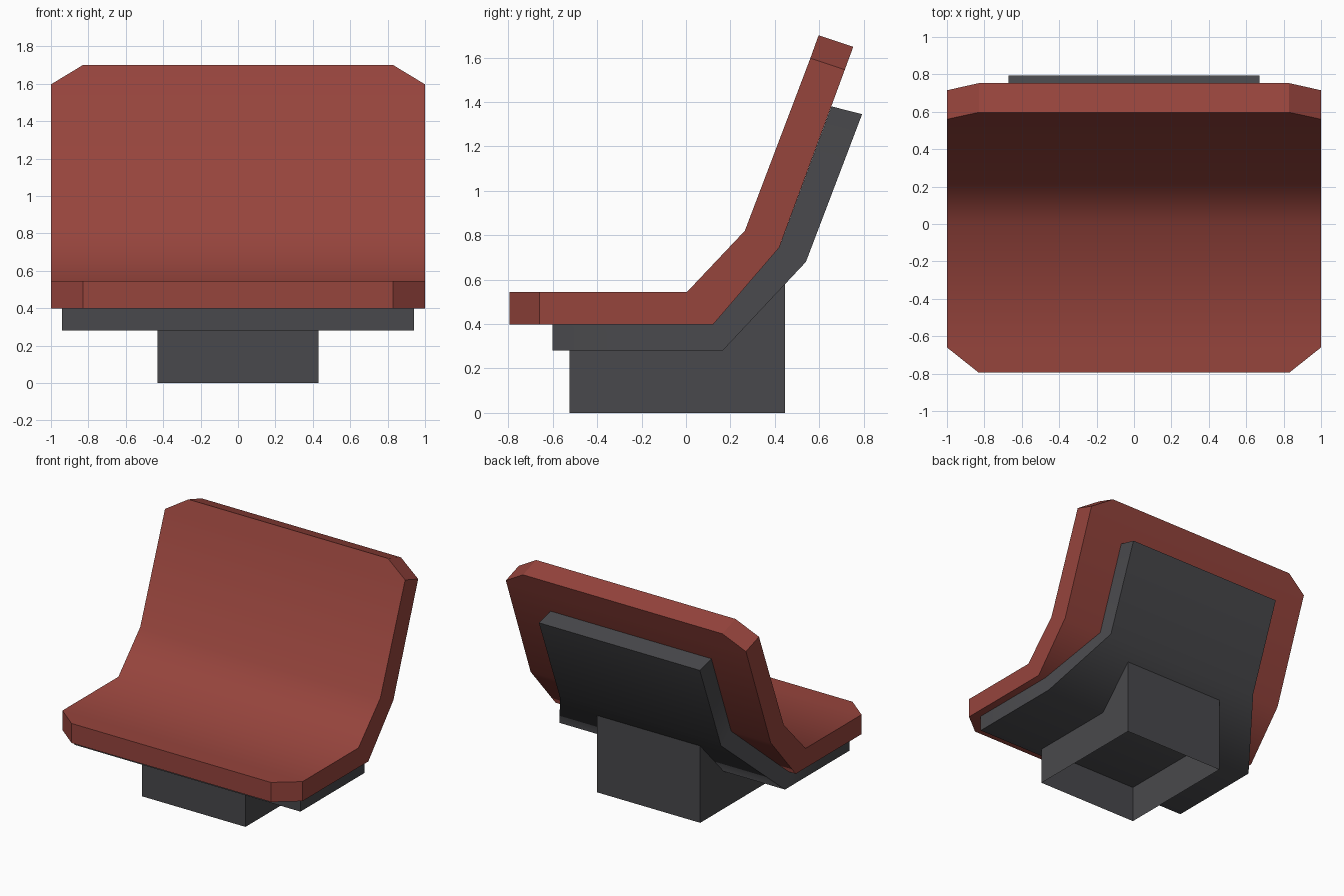
import bpy, bmesh

if "Cube" in bpy.data.objects:
    bpy.data.objects.remove(bpy.data.objects["Cube"])


def material(name, color):
    m = bpy.data.materials.new(name)
    m.diffuse_color = (*color, 1)
    m.use_nodes = True
    m.node_tree.nodes["Principled BSDF"].inputs["Base Color"].default_value = m.diffuse_color
    return m


RED = material("red upholstery", (0.305, 0.058, 0.046))
GREY = material("dark grey plastic", (0.066, 0.066, 0.072))


def finish(bm, name, mat):
    bmesh.ops.recalc_face_normals(bm, faces=bm.faces[:])
    me = bpy.data.meshes.new(name)
    bm.to_mesh(me)
    bm.free()
    me.materials.append(mat)
    ob = bpy.data.objects.new(name, me)
    bpy.context.collection.objects.link(ob)
    return ob


def bent_slab(name, mat, stations, smooth_sides=False):
    """Each station: half width, upper (y, z), lower (y, z)."""
    bm = bmesh.new()
    rings = []
    for w, (yu, zu), (yl, zl) in stations:
        rings.append([bm.verts.new(p) for p in
                      ((-w, yu, zu), (w, yu, zu), (w, yl, zl), (-w, yl, zl))])
    for a, b in zip(rings, rings[1:]):
        for i in range(4):
            j = (i + 1) % 4
            bm.faces.new((a[i], a[j], b[j], b[i])).smooth = True
    bm.faces.new(rings[0])
    bm.faces.new(rings[-1])
    # every edge is sharp except the bends running across the slab
    for e in bm.edges:
        e.smooth = False
    for r in rings[1:-1]:
        for i in range(4):
            if i % 2 == 0 or smooth_sides:
                bm.edges.get((r[i], r[(i + 1) % 4])).smooth = True
    return finish(bm, name, mat)


# padded seat and backrest with clipped corners
bent_slab("seat_cushion", RED, [
    (0.83, (-0.795, 0.545), (-0.795, 0.398)),
    (1.00, (-0.66, 0.545), (-0.66, 0.398)),
    (1.00, (0.005, 0.545), (0.122, 0.398)),
    (1.00, (0.265, 0.82), (0.42, 0.745)),
    (1.00, (0.56, 1.597), (0.715, 1.545)),
    (0.83, (0.597, 1.70), (0.753, 1.648)),
])

# supporting shell, narrower behind the back
bent_slab("seat_shell", GREY, [
    (0.94, (-0.6, 0.398), (-0.6, 0.28)),
    (0.94, (0.122, 0.398), (0.165, 0.28)),
    (0.67, (0.42, 0.745), (0.54, 0.68)),
    (0.67, (0.655, 1.38), (0.793, 1.345)),
], smooth_sides=True)

# pedestal: four walls, open underneath, top following the shell
bm = bmesh.new()
profile = [(-0.525, 0), (0.445, 0), (0.445, 0.579), (0.165, 0.28), (-0.525, 0.28)]
left, right = [[bm.verts.new((x, y, z)) for y, z in profile] for x in (-0.43, 0.43)]
bm.faces.new(left)
bm.faces.new(right)
for i, j in ((1, 2), (4, 0)):
    bm.faces.new((left[i], left[j], right[j], right[i]))
finish(bm, "pedestal", GREY)
